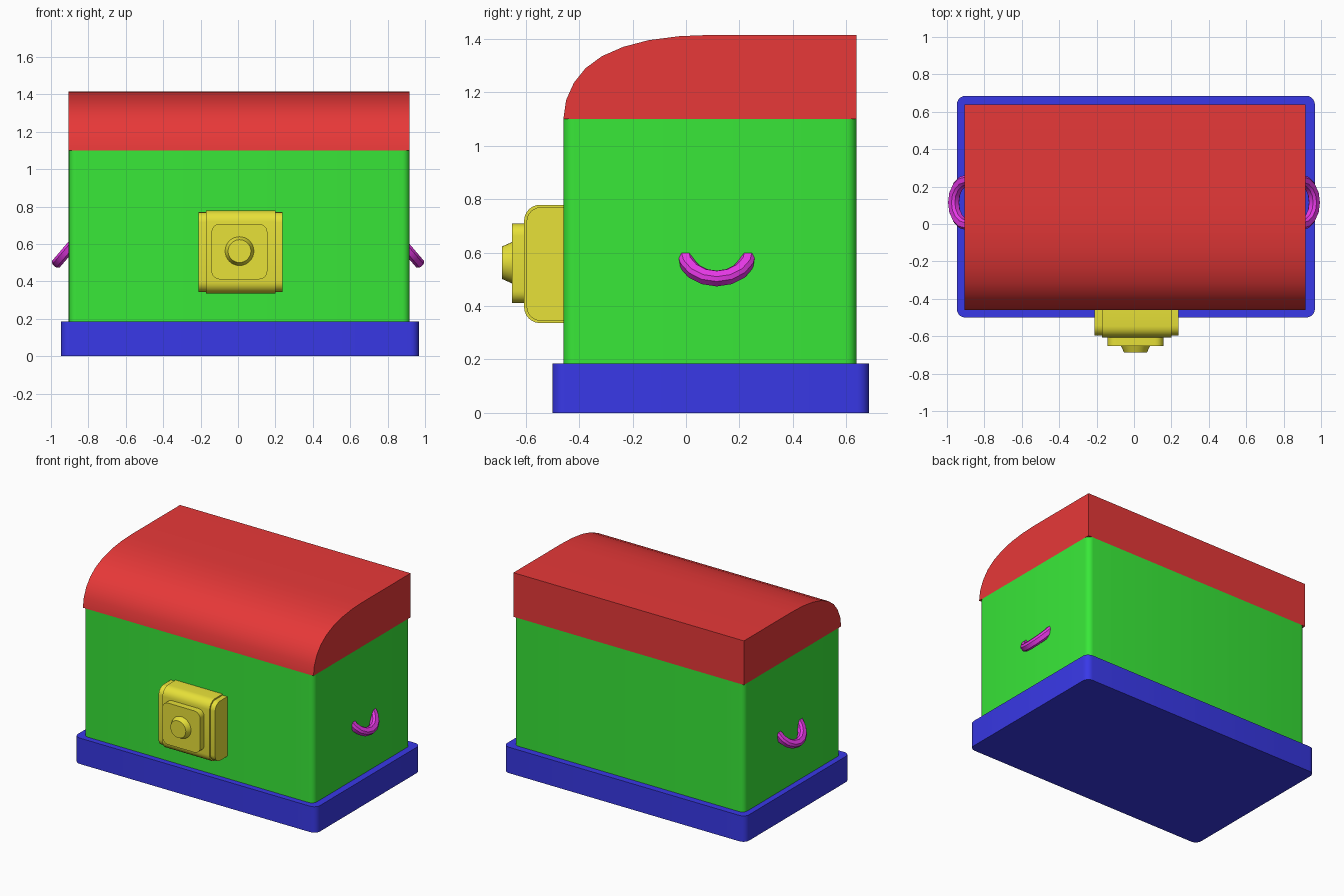
import bpy, bmesh, math
from mathutils import Vector

if "Cube" in bpy.data.objects:
    bpy.data.objects.remove(bpy.data.objects["Cube"])


def material(name, rgb):
    m = bpy.data.materials.new(name)
    m.diffuse_color = (*rgb, 1)
    m.use_nodes = True
    m.node_tree.nodes["Principled BSDF"].inputs["Base Color"].default_value = m.diffuse_color
    return m


RED = material("red", (0.8, 0.04, 0.04))
GREEN = material("green", (0.04, 0.8, 0.04))
BLUE = material("blue", (0.04, 0.04, 0.8))
YELLOW = material("yellow", (0.8, 0.75, 0.04))
MAGENTA = material("magenta", (0.8, 0.04, 0.8))


def loft(name, rings, mat):
    """Skin a list of equal-length point rings and cap both ends."""
    bm = bmesh.new()
    loops = [[bm.verts.new(p) for p in ring] for ring in rings]
    n = len(loops[0])
    for a, b in zip(loops, loops[1:]):
        for i in range(n):
            j = (i + 1) % n
            bm.faces.new((a[i], a[j], b[j], b[i]))
    bm.faces.new(loops[0])
    bm.faces.new(loops[-1])
    bmesh.ops.recalc_face_normals(bm, faces=bm.faces)
    me = bpy.data.meshes.new(name)
    bm.to_mesh(me)
    bm.free()
    me.materials.append(mat)
    ob = bpy.data.objects.new(name, me)
    bpy.context.collection.objects.link(ob)
    bpy.ops.object.select_all(action='DESELECT')
    ob.select_set(True)
    bpy.context.view_layer.objects.active = ob
    bpy.ops.object.shade_smooth_by_angle(angle=math.radians(32))
    return ob


def rounded(x0, x1, y0, y1, r, steps=5):
    """Outline of a rectangle with rounded corners."""
    pts = []
    corners = [(x1 - r, y1 - r), (x0 + r, y1 - r), (x0 + r, y0 + r), (x1 - r, y0 + r)]
    for k, (cx, cy) in enumerate(corners):
        for i in range(steps + 1):
            a = math.pi / 2 * (k + i / steps)
            pts.append((cx + r * math.cos(a), cy + r * math.sin(a)))
    return pts


def along_x(name, yz, x0, x1, mat):
    return loft(name, [[(x, y, z) for y, z in yz] for x in (x0, x1)], mat)


def along_y(name, xz, y0, y1, mat):
    return loft(name, [[(x, y, z) for x, z in xz] for y in (y0, y1)], mat)


def along_z(name, xy, z0, z1, mat):
    return loft(name, [[(x, y, z) for x, y in xy] for z in (z0, z1)], mat)


# Base plinth and chest body
along_z("base", rounded(-0.947, 0.967, -0.5, 0.685, 0.045), 0, 0.185, BLUE)
along_z("body", rounded(-0.905, 0.918, -0.459, 0.638, 0.04), 0.18, 1.1, GREEN)

# Lid with a curved front
lid = [(-0.459, 1.1), (-0.449, 1.17), (-0.42, 1.235), (-0.376, 1.29), (-0.315, 1.335),
       (-0.235, 1.37), (-0.14, 1.395), (-0.025, 1.41), (0.1, 1.415), (0.638, 1.415), (0.638, 1.1)]
along_x("lid", lid, -0.905, 0.918, RED)


# Lock case: wide block with a slightly prouder band around its middle
def case_profile(front, z0, z1, r):
    arc = [math.pi / 2 * i / 6 for i in range(7)]
    top = [(front + r - r * math.sin(a), z1 - r + r * math.cos(a)) for a in arc]
    low = [(y, z0 + z1 - z) for y, z in reversed(top)]
    return [(-0.455, z1)] + top + low + [(-0.455, z0)]


along_x("lock_case", case_profile(-0.597, 0.344, 0.77, 0.055), -0.21, 0.237, YELLOW)
along_x("lock_band", case_profile(-0.606, 0.336, 0.779, 0.06), -0.172, 0.2, YELLOW)

# Lock plate and tapered button
along_y("lock_plate", rounded(-0.142, 0.157, 0.411, 0.708, 0.045), -0.652, -0.6, YELLOW)
turn = [math.tau * i / 32 for i in range(32)]
loft("lock_button", [[(0.008 + r * math.cos(a), y, 0.562 + r * math.sin(a)) for a in turn]
                     for y, r in ((-0.65, 0.078), (-0.688, 0.061))], YELLOW)

# Drooping half-ring handles on both sides
h, c = 0.027, 0.014
section = [(h, -c), (h, c), (c, h), (-c, h), (-h, c), (-h, -c), (-c, -h), (c, -h)]
for side, name in ((1, "handle_right"), (-1, "handle_left")):
    centre = Vector((side * 0.886, 0.115, 0.595))
    out = Vector((side * 0.65, 0, -0.76))
    normal = Vector((side * 0.76, 0, 0.65))
    rings = []
    for i in range(-4, 5):
        t = math.pi / 2 * i / 4
        radial = out * math.cos(t) + Vector((0, math.sin(t), 0))
        rings.append([centre + radial * (0.121 + u) + normal * v for u, v in section])
    ob = loft(name, rings, MAGENTA)
    for p in ob.data.polygons:
        p.use_smooth = len(p.vertices) == 4
    bpy.ops.object.shade_smooth_by_angle(angle=math.radians(60))
